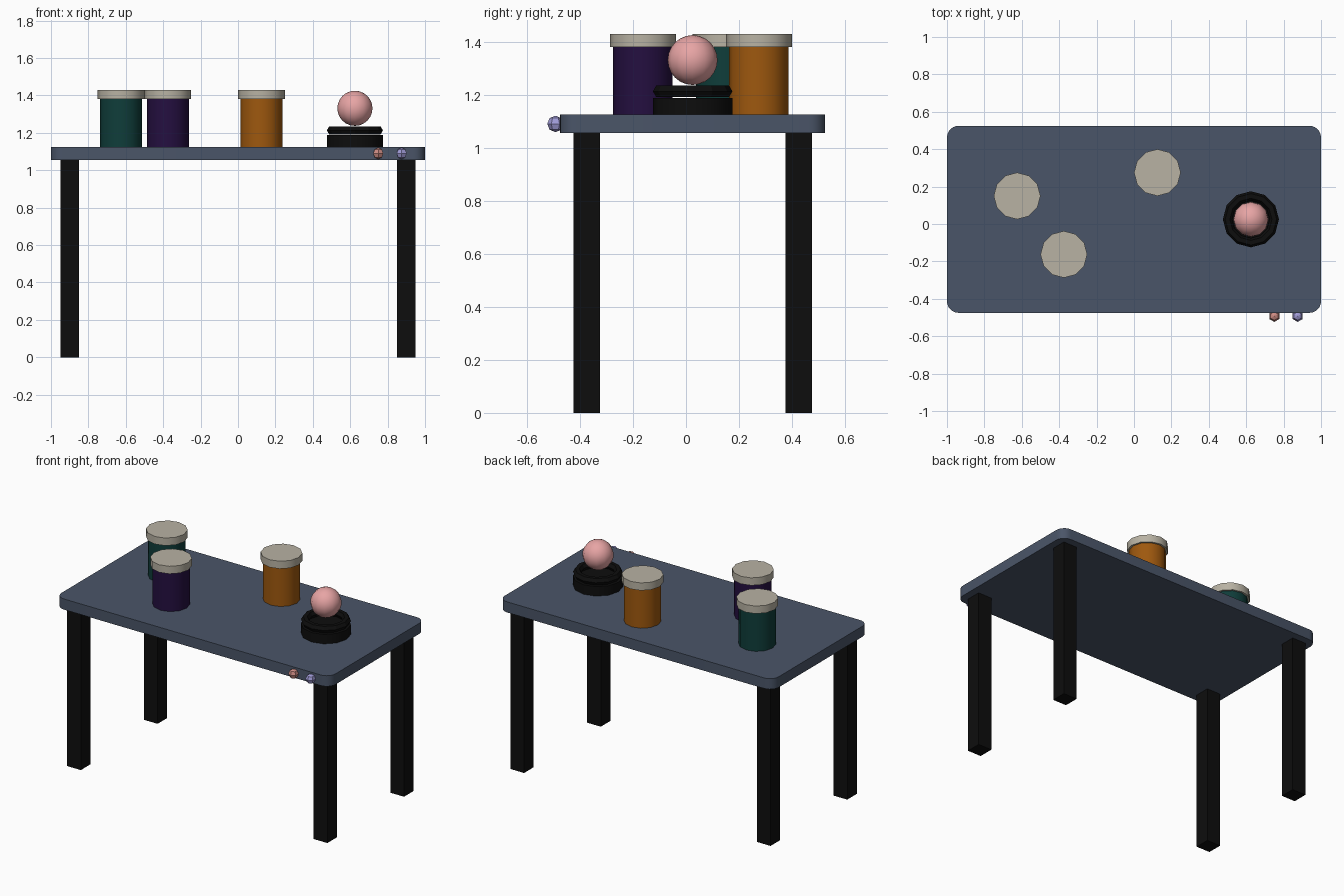
import bpy, bmesh, math
from mathutils import Matrix

if "Cube" in bpy.data.objects:
    bpy.data.objects.remove(bpy.data.objects["Cube"])


def material(name, r, g, b):
    def lin(c):
        c /= 255
        return c / 12.92 if c < 0.04 else ((c + 0.055) / 1.055) ** 2.4
    col = (lin(r), lin(g), lin(b), 1)
    m = bpy.data.materials.new(name)
    m.use_nodes = True
    m.diffuse_color = col
    m.node_tree.nodes["Principled BSDF"].inputs["Base Color"].default_value = col
    return m


slate = material("slate", 74, 85, 104)
black = material("black", 13, 13, 13)
cream = material("cream", 184, 178, 163)
teal = material("teal", 15, 61, 58)
purple = material("purple", 36, 15, 64)
orange = material("orange", 158, 88, 14)
pink = material("pink", 232, 165, 165)
rose = material("rose", 205, 140, 132)
lavender = material("lavender", 160, 155, 215)


def finish(name, bm, mat, loc, smooth=True):
    me = bpy.data.meshes.new(name)
    bmesh.ops.recalc_face_normals(bm, faces=bm.faces)
    bm.to_mesh(me)
    bm.free()
    me.materials.append(mat)
    ob = bpy.data.objects.new(name, me)
    ob.location = loc
    bpy.context.collection.objects.link(ob)
    if smooth:
        bpy.ops.object.select_all(action="DESELECT")
        ob.select_set(True)
        bpy.context.view_layer.objects.active = ob
        bpy.ops.object.shade_smooth_by_angle(angle=math.radians(40))
    return ob


def box(name, size, loc, mat, corner=0):
    bm = bmesh.new()
    bmesh.ops.create_cube(bm, size=1, matrix=Matrix.Diagonal((*size, 1)))
    if corner:
        upright = [e for e in bm.edges
                   if abs(e.verts[0].co.z - e.verts[1].co.z) > size[2] / 2]
        bmesh.ops.bevel(bm, geom=upright, offset=corner, segments=6,
                        profile=0.5, affect="EDGES")
    return finish(name, bm, mat, loc)


def cylinder(name, radius, z0, z1, x, y, mat, sides=12):
    bm = bmesh.new()
    bmesh.ops.create_cone(bm, cap_ends=True, segments=sides, radius1=radius,
                          radius2=radius, depth=z1 - z0)
    return finish(name, bm, mat, (x, y, (z0 + z1) / 2))


def ball(name, radius, loc, mat, segs, rings, smooth):
    bm = bmesh.new()
    bmesh.ops.create_uvsphere(bm, u_segments=segs, v_segments=rings, radius=radius)
    return finish(name, bm, mat, loc, smooth)


# Table top and legs
TOP = 1.125
MID = 0.025
box("table_top", (2, 1, 0.07), (0, MID, TOP - 0.035), slate, 0.0625)
for side, sx in (("left", 1), ("right", -1)):
    for end, sy in (("front", -1), ("back", 1)):
        box(f"{end}_{side}_leg", (0.1, 0.1, 1.055),
            (sx * 0.9, MID + sy * 0.4, 0.5275), black)

# Jars with lids
for label, x, y, mat in (("teal", -0.625, 0.15, teal),
                         ("purple", -0.375, -0.1625, purple),
                         ("orange", 0.125, 0.275, orange)):
    cylinder(label + "_jar", 0.1125, TOP, 1.38, x, y, mat)
    cylinder(label + "_jar_lid", 0.125, 1.38, 1.43, x, y, cream)

# Ball on its stand: round base, ring, ball
X = 0.625
cylinder("stand_base", 0.15, TOP, 1.1875, X, MID, black)
bpy.ops.mesh.primitive_torus_add(location=(X, MID, 1.213), major_segments=12,
                                 minor_segments=6, major_radius=0.125,
                                 minor_radius=0.025)
ring = bpy.context.object
ring.name = "stand_ring"
ring.data.materials.append(black)
ball("pink_ball", 0.094, (X, MID, 1.331), pink, 12, 12, True)

# Small knobs on the front edge
for label, x, mat in (("rose", 0.75, rose), ("lavender", 0.875, lavender)):
    ball(label + "_knob", 0.031, (x, -0.4925, 1.09), mat, 6, 4, False)
